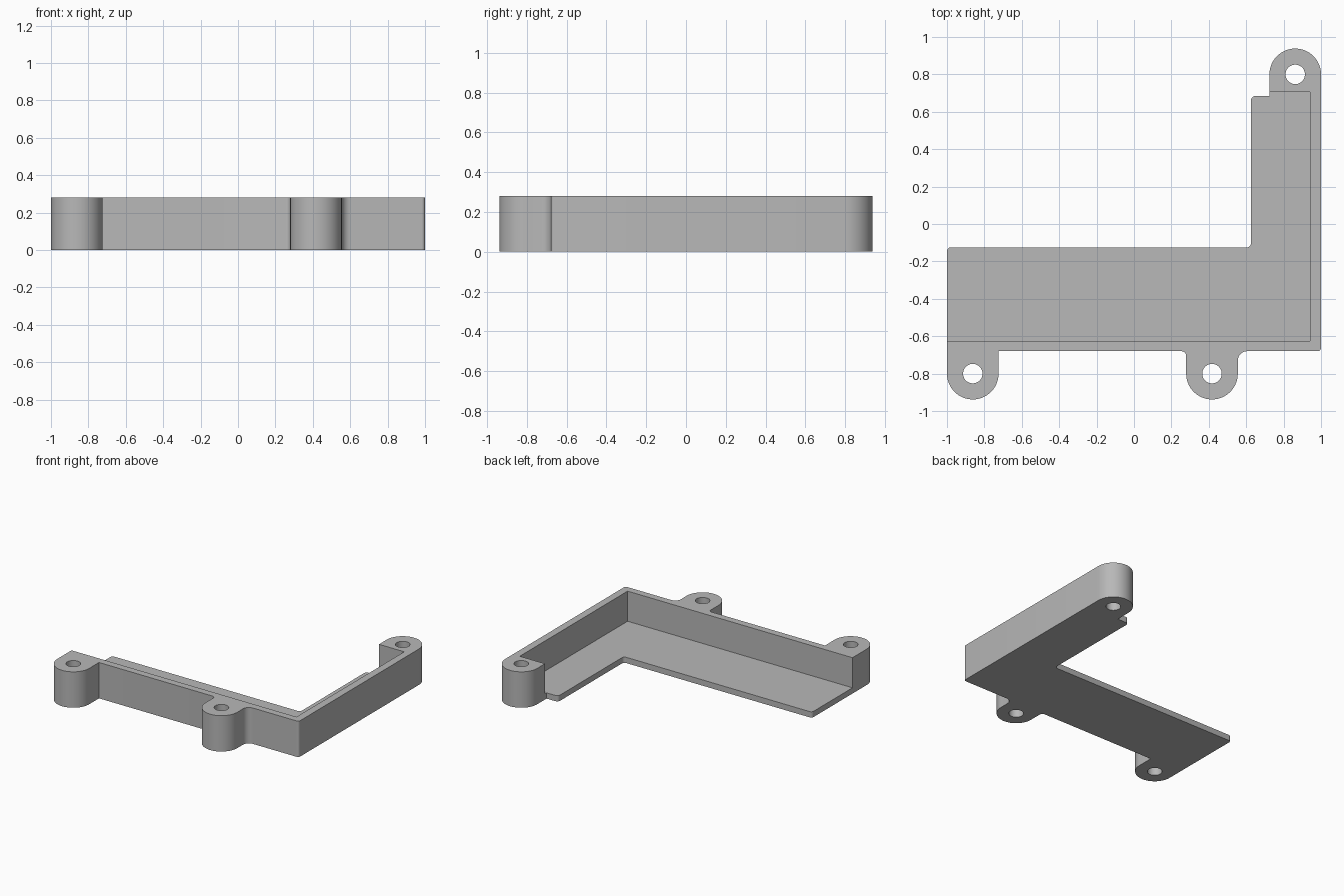
import bpy, math
from mathutils import Vector

if "Cube" in bpy.data.objects:
    bpy.data.objects.remove(bpy.data.objects["Cube"])

HEIGHT, FLOOR = 0.28, 0.045
LUG_R, HOLE_R = 0.138, 0.052
LUGS = [(-0.862, -0.80), (0.417, -0.80), (0.862, 0.80)]

grey = bpy.data.materials.new("grey plastic")
grey.diffuse_color = (0.48, 0.48, 0.48, 1)
grey.use_nodes = True
grey.node_tree.nodes["Principled BSDF"].inputs["Base Color"].default_value = grey.diffuse_color


def arc(c, r, a0, a1, n):
    """Points on an arc, angles in degrees."""
    return [Vector((c[0] + r * math.cos(math.radians(a0 + (a1 - a0) * i / n)),
                    c[1] + r * math.sin(math.radians(a0 + (a1 - a0) * i / n))))
            for i in range(n + 1)]


def fillet(prev, p, nxt, r, n=6):
    """Round a right-angled corner with radius r."""
    p = Vector(p)
    u = (Vector(prev) - p).normalized() * r
    v = (Vector(nxt) - p).normalized() * r
    c = p + u + v
    return [c - v * math.cos(t) - u * math.sin(t)
            for t in (math.pi / 2 * i / n for i in range(n + 1))]


# Outline of the bracket, counter-clockwise from the left end lug
l1, l2, l3 = LUGS
W = -0.68                                   # outer face of the long wall
outline = arc(l1, LUG_R, 180, 360, 32)
outline += [Vector((l1[0] + LUG_R, W))]
xa, xb = l2[0] - LUG_R, l2[0] + LUG_R
outline += fillet((-0.5, W), (xa, W), (xa, -0.8), 0.025)
outline += arc(l2, LUG_R, 180, 360, 32)
outline += fillet((xb, -0.8), (xb, W), (1, W), 0.05)
outline += fillet((0.6, W), (1, W), (1, 0), 0.018)
outline += arc(l3, LUG_R, 0, 180, 32)
xc = l3[0] - LUG_R
outline += [Vector((xc, 0.685))]
outline += fillet((xc, 0.685), (0.625, 0.685), (0.625, 0), 0.025)
outline += fillet((0.625, 0), (0.625, -0.125), (0, -0.125), 0.022)
outline += fillet((0, -0.125), (-1, -0.125), (-1, -0.8), 0.02)

# Filled profile with screw holes, extruded to full height
curve = bpy.data.curves.new("bracket_profile", 'CURVE')
curve.dimensions, curve.fill_mode = '2D', 'BOTH'
curve.extrude = HEIGHT / 2
for pts in [outline] + [arc(c, HOLE_R, 0, 352.5, 47) for c in LUGS]:
    s = curve.splines.new('POLY')
    s.points.add(len(pts) - 1)
    for sp, p in zip(s.points, pts):
        sp.co = (p.x, p.y, 0, 1)
    s.use_cyclic_u = True
bracket = bpy.data.objects.new("corner_bracket", curve)
bpy.context.collection.objects.link(bracket)
bracket.location.z = HEIGHT / 2
bpy.context.view_layer.objects.active = bracket
bracket.select_set(True)
bpy.ops.object.convert(target='MESH')
bracket = bpy.context.object
bracket.name = "corner_bracket"
bpy.ops.object.mode_set(mode='EDIT')
bpy.ops.mesh.select_all(action='SELECT')
bpy.ops.mesh.remove_doubles(threshold=0.0001)
bpy.ops.mesh.normals_make_consistent(inside=False)
bpy.ops.mesh.dissolve_limited(angle_limit=0.001)
bpy.ops.object.mode_set(mode='OBJECT')
bracket.data.materials.clear()
bracket.data.materials.append(grey)

# Pocket that leaves the thin floor and the two upright walls
x0, x1, y0, y1, z0, z1 = -1.2, 0.942, -0.625, 0.705, FLOOR, 0.5
bpy.ops.mesh.primitive_cube_add(size=1, location=((x0 + x1) / 2, (y0 + y1) / 2, (z0 + z1) / 2))
cutter = bpy.context.object
cutter.name = "pocket_cutter"
cutter.scale = (x1 - x0, y1 - y0, z1 - z0)
cutter.data.materials.append(grey)
cutter.hide_render = True
cutter.hide_set(True)

cut = bracket.modifiers.new("pocket", 'BOOLEAN')
cut.operation, cut.solver, cut.object = 'DIFFERENCE', 'EXACT', cutter
bpy.ops.object.select_all(action='DESELECT')
bpy.context.view_layer.objects.active = bracket
bracket.select_set(True)
bpy.ops.object.modifier_apply(modifier="pocket")
bpy.data.objects.remove(cutter)
bpy.ops.object.shade_smooth_by_angle(angle=math.radians(30))
